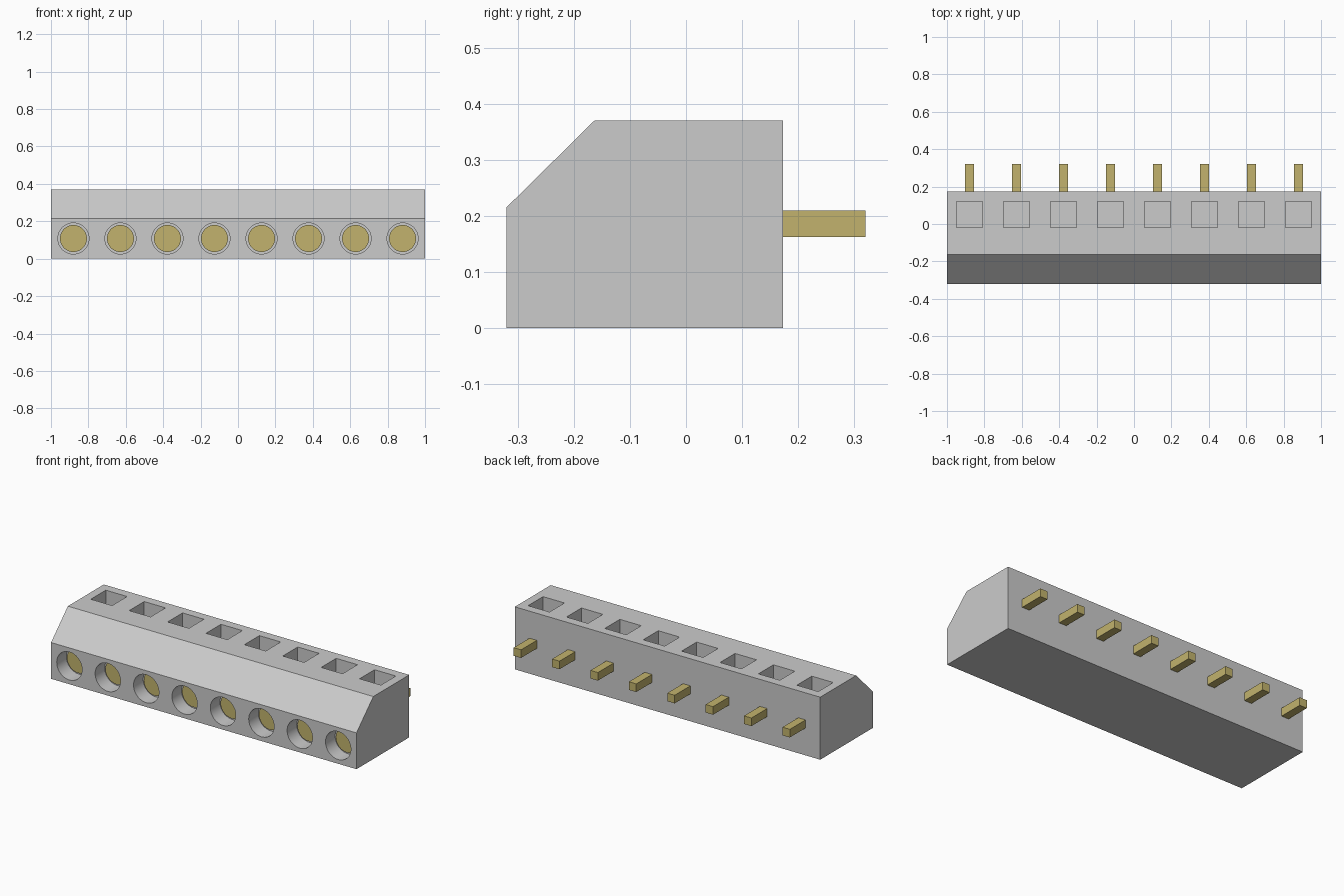
import bpy
import bmesh
from math import pi, radians
from mathutils import Matrix, Vector

old = bpy.data.objects.get("Cube")
if old:
    bpy.data.objects.remove(old, do_unlink=True)


def material(name, color):
    mat = bpy.data.materials.new(name)
    mat.use_nodes = True
    mat.diffuse_color = color
    mat.node_tree.nodes["Principled BSDF"].inputs["Base Color"].default_value = color
    return mat


grey = material("grey plastic", (0.6, 0.6, 0.6, 1))
brass = material("brass", (0.54, 0.45, 0.153, 1))

COUNT = 8
FIRST = -0.88
PITCH = -2 * FIRST / (COUNT - 1)
STATIONS = [FIRST + PITCH * i for i in range(COUNT)]
FRONT, BACK, TOP = -0.32, 0.173, 0.37


def make_object(name, bm, mat=None):
    bmesh.ops.recalc_face_normals(bm, faces=bm.faces)
    mesh = bpy.data.meshes.new(name)
    bm.to_mesh(mesh)
    bm.free()
    obj = bpy.data.objects.new(name, mesh)
    bpy.context.collection.objects.link(obj)
    if mat:
        mesh.materials.append(mat)
    return obj


def add_box(bm, low, high):
    low, high = Vector(low), Vector(high)
    place = Matrix.Translation((low + high) / 2) @ Matrix.Diagonal((*(high - low), 1))
    bmesh.ops.create_cube(bm, size=1, matrix=place)


def add_rod(bm, x, z, radius, y0, y1):
    place = Matrix.Translation((x, (y0 + y1) / 2, z)) @ Matrix.Rotation(pi / 2, 4, 'X')
    bmesh.ops.create_cone(bm, cap_ends=True, segments=48, radius1=radius,
                          radius2=radius, depth=y1 - y0, matrix=place)


def smooth(obj):
    bpy.ops.object.select_all(action='DESELECT')
    obj.select_set(True)
    bpy.context.view_layer.objects.active = obj
    bpy.ops.object.shade_smooth_by_angle(angle=radians(30))


# Housing: chamfered profile extruded along x
bm = bmesh.new()
profile = [(FRONT, 0), (BACK, 0), (BACK, TOP), (-0.163, TOP), (FRONT, 0.215)]
face = bm.faces.new([bm.verts.new((-1, y, z)) for y, z in profile])
side = bmesh.ops.extrude_face_region(bm, geom=[face])["geom"]
bmesh.ops.translate(bm, vec=(2, 0, 0),
                    verts=[v for v in side if isinstance(v, bmesh.types.BMVert)])
housing = make_object("housing", bm, grey)

# Round wire entries in front and square pockets on top
bm = bmesh.new()
for x in STATIONS:
    add_rod(bm, x, 0.108, 0.083, FRONT - 0.1, FRONT + 0.09)
    add_box(bm, (x - 0.07, -0.02, TOP - 0.15), (x + 0.07, 0.12, TOP + 0.1))
cutter = make_object("opening_cutter", bm)
cutter.hide_render = True

cut = housing.modifiers.new("openings", 'BOOLEAN')
cut.operation = 'DIFFERENCE'
cut.solver = 'EXACT'
cut.object = cutter
bpy.context.view_layer.objects.active = housing
bpy.ops.object.modifier_apply(modifier=cut.name)
bpy.data.objects.remove(cutter, do_unlink=True)
smooth(housing)

# Brass contacts inside the entries, and square pins at the back
for i, x in enumerate(STATIONS, 1):
    bm = bmesh.new()
    add_rod(bm, x, 0.108, 0.072, FRONT + 0.08, FRONT + 0.1)
    smooth(make_object(f"contact_{i}", bm, brass))
    bm = bmesh.new()
    add_box(bm, (x - 0.024, BACK - 0.02, 0.162), (x + 0.024, 0.32, 0.21))
    make_object(f"pin_{i}", bm, brass)
